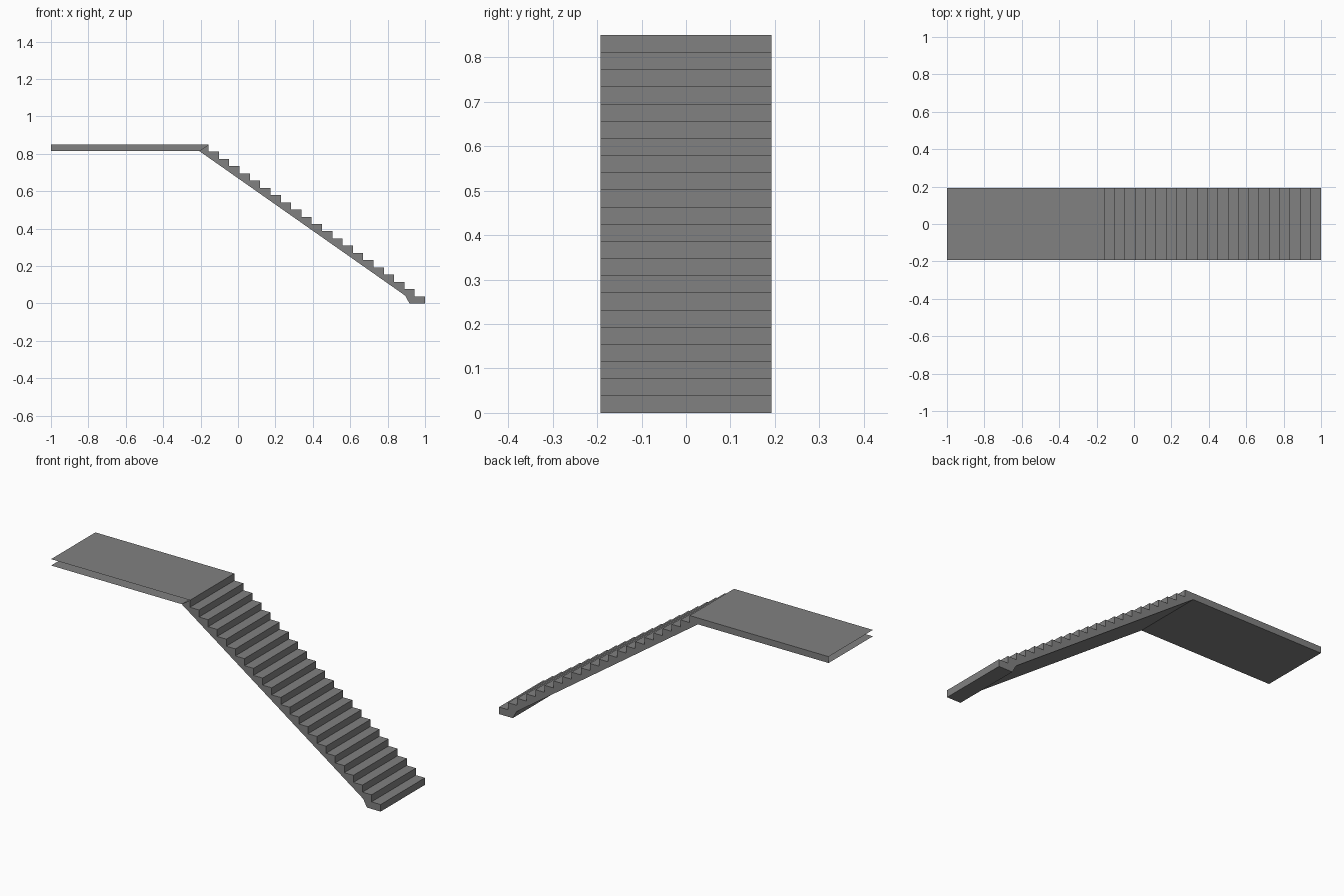
import bpy, bmesh

if "Cube" in bpy.data.objects:
    bpy.data.objects.remove(bpy.data.objects["Cube"])

HALF_W = 0.192
TOP, SLAB = 0.85, 0.815
STEPS, X0, X1 = 21, -0.157, 1.0
RISE, RUN = TOP / (STEPS + 1), (X1 - X0) / STEPS
KNEE = -0.207

# dark grey for the whole stair
dark = bpy.data.materials.new("dark_grey")
dark.diffuse_color = (0.22, 0.22, 0.22, 1)
dark.use_nodes = True
dark.node_tree.nodes["Principled BSDF"].inputs["Base Color"].default_value = dark.diffuse_color


def sweep(name, profile, skip=(), front=True, back=True):
    """Extrude an x-z profile across the width, leaving out chosen edges or sides."""
    bm = bmesh.new()
    a = [bm.verts.new((x, -HALF_W, z)) for x, z in profile]
    b = [bm.verts.new((x, HALF_W, z)) for x, z in profile]
    n = len(profile)
    for i in range(n):
        if i not in skip:
            j = (i + 1) % n
            bm.faces.new((a[i], b[i], b[j], a[j]))
    if front:
        bm.faces.new(a)
    if back:
        bm.faces.new(b[::-1])
    me = bpy.data.meshes.new(name)
    bm.to_mesh(me)
    bm.free()
    me.materials.append(dark)
    ob = bpy.data.objects.new(name, me)
    bpy.context.collection.objects.link(ob)
    return ob


# landing: thin slab, open at its far end and its front side
sweep("landing", [(-1, TOP), (X0, TOP), (KNEE, SLAB), (-1, SLAB)],
      skip=(1, 3), front=False)

# flight: stepped top, sloped underside, small foot
profile = [(X0, TOP)]
for i in range(STEPS):
    z = TOP - RISE * (i + 1)
    profile += [(X0 + RUN * i, z), (X0 + RUN * (i + 1), z)]
profile += [(X1, 0), (0.917, 0), (0.894, 0.042), (KNEE, SLAB)]
sweep("stair_flight", profile, skip=(len(profile) - 1,))
